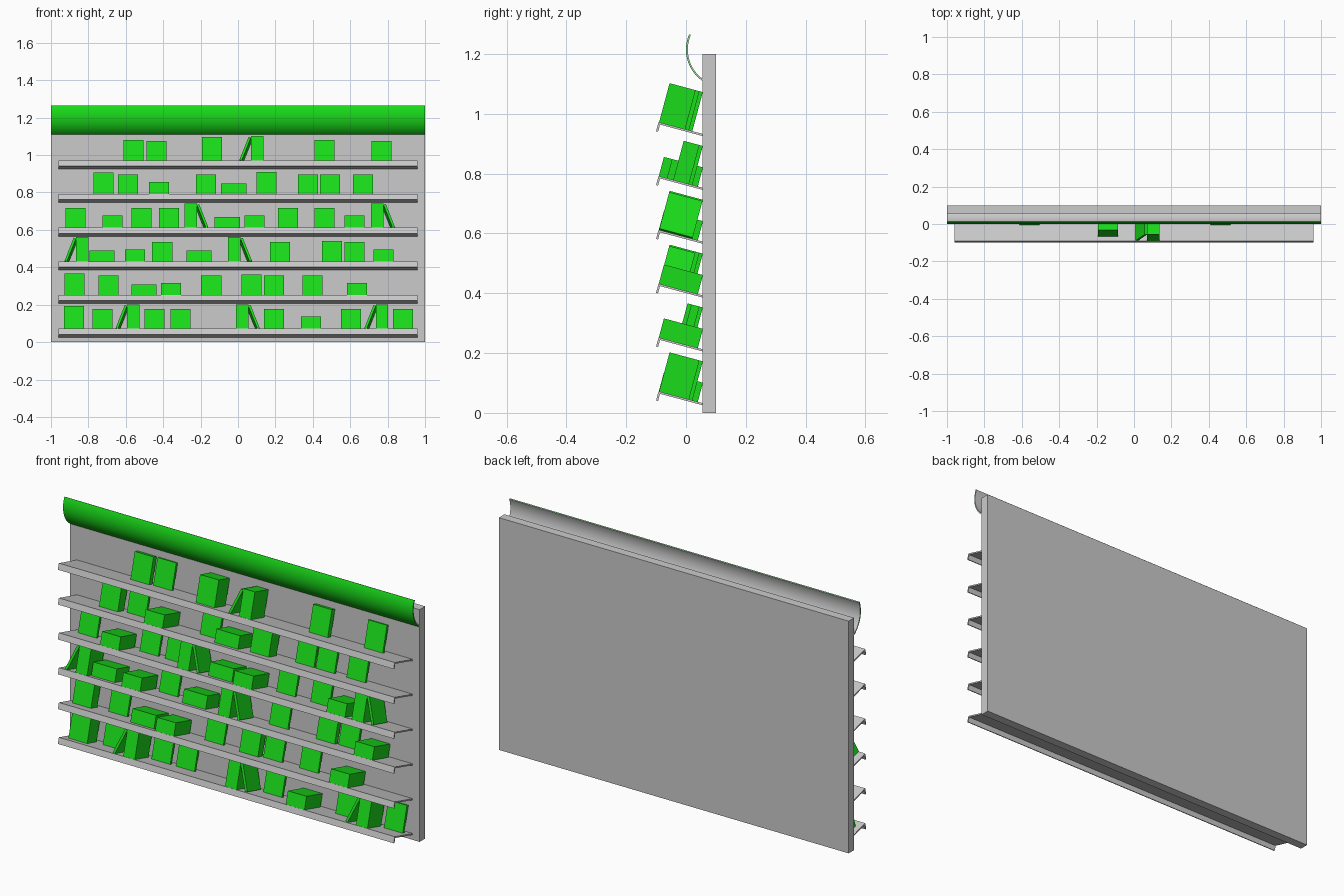
import bpy, bmesh, math
from mathutils import Matrix, Vector

if "Cube" in bpy.data.objects:
    bpy.data.objects.remove(bpy.data.objects["Cube"])

green = bpy.data.materials.new("green")
green.diffuse_color = (0.01, 0.72, 0.01, 1)
green.use_nodes = True
green.node_tree.nodes["Principled BSDF"].inputs["Base Color"].default_value = green.diffuse_color

TILT = math.radians(15)
FRONT = 0.055                       # y of the panel's front face
BW, BH, BT = 0.107, 0.135, 0.0132   # book width, height, thickness


def finish(name, bm, mat=None):
    bmesh.ops.recalc_face_normals(bm, faces=bm.faces)
    me = bpy.data.meshes.new(name)
    bm.to_mesh(me)
    bm.free()
    ob = bpy.data.objects.new(name, me)
    bpy.context.collection.objects.link(ob)
    if mat:
        me.materials.append(mat)
    return ob


def add_box(bm, lo, hi, matrix=Matrix()):
    lo, hi = Vector(lo), Vector(hi)
    size = hi - lo
    m = matrix @ Matrix.Translation((lo + hi) / 2) @ Matrix.Diagonal((*size, 1))
    bmesh.ops.create_cube(bm, size=1, matrix=m)


def extrude_x(name, profile, half, mat=None, matrix=Matrix()):
    bm = bmesh.new()
    face = bm.faces.new([bm.verts.new((-half, y, z)) for y, z in profile])
    out = bmesh.ops.extrude_face_region(bm, geom=[face])
    verts = [g for g in out["geom"] if isinstance(g, bmesh.types.BMVert)]
    bmesh.ops.translate(bm, verts=verts, vec=(2 * half, 0, 0))
    bm.transform(matrix)
    return finish(name, bm, mat)


# Back panel
bm = bmesh.new()
add_box(bm, (-1, FRONT, 0), (1, 0.1, 1.2))
finish("back_panel", bm)


# Curved header: green face with a grey backing
def arc(r, n=20):
    a0, a1 = math.radians(-55.3), math.radians(23.5)
    angles = [a0 + (a1 - a0) * i / n for i in range(n + 1)]
    return [(0.1277 - r * math.cos(a), 1.215 + r * math.sin(a)) for a in angles]


for name, r_out, r_in, mat in (("header_face", 0.1277, 0.1257, green),
                               ("header_backing", 0.1257, 0.1217, None)):
    ob = extrude_x(name, arc(r_out) + arc(r_in)[::-1], 1, mat)
    for p in ob.data.polygons:
        p.use_smooth = abs(p.normal.x) < 0.5 and len(p.vertices) == 4
    bpy.context.view_layer.objects.active = ob
    ob.select_set(True)
    bpy.ops.object.shade_smooth_by_angle(angle=math.radians(30))
    ob.select_set(False)


# Book groups in shelf space: -y runs to the shelf front, z is up off the shelf
def face_out(bm, x, n):
    for i in range(n):
        y = -0.035 - i * BT
        add_box(bm, (x - BW / 2, y - BT, 0), (x + BW / 2, y, BH))


def flat_stack(bm, x, n, wide=False):
    w, d = (BH, BW) if wide else (BW, BH)
    for i in range(n):
        add_box(bm, (x - w / 2, -0.016 - d, i * BT), (x + w / 2, -0.016, (i + 1) * BT))


def upright(bm, x, side):
    for i in range(5):
        x0 = x + (i - 2.5) * BT
        add_box(bm, (x0, -0.15, 0), (x0 + BT, -0.15 + BW + 0.008, BH))
    # one more book leaning on the block
    a = math.radians(21)
    edge = x + side * (2.5 * BT + BH * math.sin(a))
    lean = Matrix.Translation((edge, 0, 0)) @ Matrix.Rotation(-side * a, 4, 'Y')
    lo, hi = sorted((0, side * BT))
    add_box(bm, (lo, -0.15, 0), (hi, -0.15 + BW + 0.008, BH), lean)


# Per shelf: face-out books (x, count), narrow stacks, wide stacks, upright blocks (x, lean side)
rows = [
    dict(face=[(-.877, 6), (-.725, 1), (-.447, 1), (-.308, 1), (.192, 1), (.605, 1), (.882, 1)],
         narrow=[.39], wide=[], up=[(-.56, -1), (.022, 1), (.77, -1)]),
    dict(face=[(-.873, 4), (-.693, 1), (-.143, 1), (.072, 3), (.192, 1), (.398, 1)],
         narrow=[-.357, .637], wide=[-.503], up=[]),
    dict(face=[(-.405, 1), (.225, 1), (.502, 2), (.622, 1)],
         narrow=[-.55, .778], wide=[-.727, -.208], up=[(-.833, -1), (-.02, 1)]),
    dict(face=[(-.868, 1), (-.515, 1), (-.37, 1), (.267, 1), (.462, 1)],
         narrow=[-.672, .087, .622], wide=[-.058], up=[(-.253, 1), (.745, 1)]),
    dict(face=[(-.72, 4), (-.588, 1), (-.17, 1), (.152, 5), (.375, 1), (.492, 1), (.668, 1)],
         narrow=[-.422], wide=[-.023], up=[]),
    dict(face=[(-.558, 2), (-.437, 1), (-.14, 7), (.462, 2), (.768, 1)],
         narrow=[], wide=[], up=[(.102, -1)]),
]

# Shelf cross-section: sloped board with a lip turned down at the front
shelf = [(0.005, 0), (-0.152, 0), (-0.152, -0.032), (-0.145, -0.032),
         (-0.145, -0.007), (0.005, -0.007)]

for i, row in enumerate(rows):
    m = Matrix.Translation((0, FRONT, 0.033 + 0.18 * i)) @ Matrix.Rotation(-TILT, 4, 'X')
    extrude_x(f"shelf_{i + 1}", shelf, 0.96, None, m)
    jobs = [("face_out_books", face_out, row["face"]),
            ("flat_stack", flat_stack, [(x, 5) for x in row["narrow"]]),
            ("wide_stack", flat_stack, [(x, 5, True) for x in row["wide"]]),
            ("upright_books", upright, row["up"])]
    for label, build, items in jobs:
        for k, args in enumerate(items):
            bm = bmesh.new()
            build(bm, *args)
            bm.transform(m)
            finish(f"{label}_{i + 1}_{k + 1}", bm, green)
